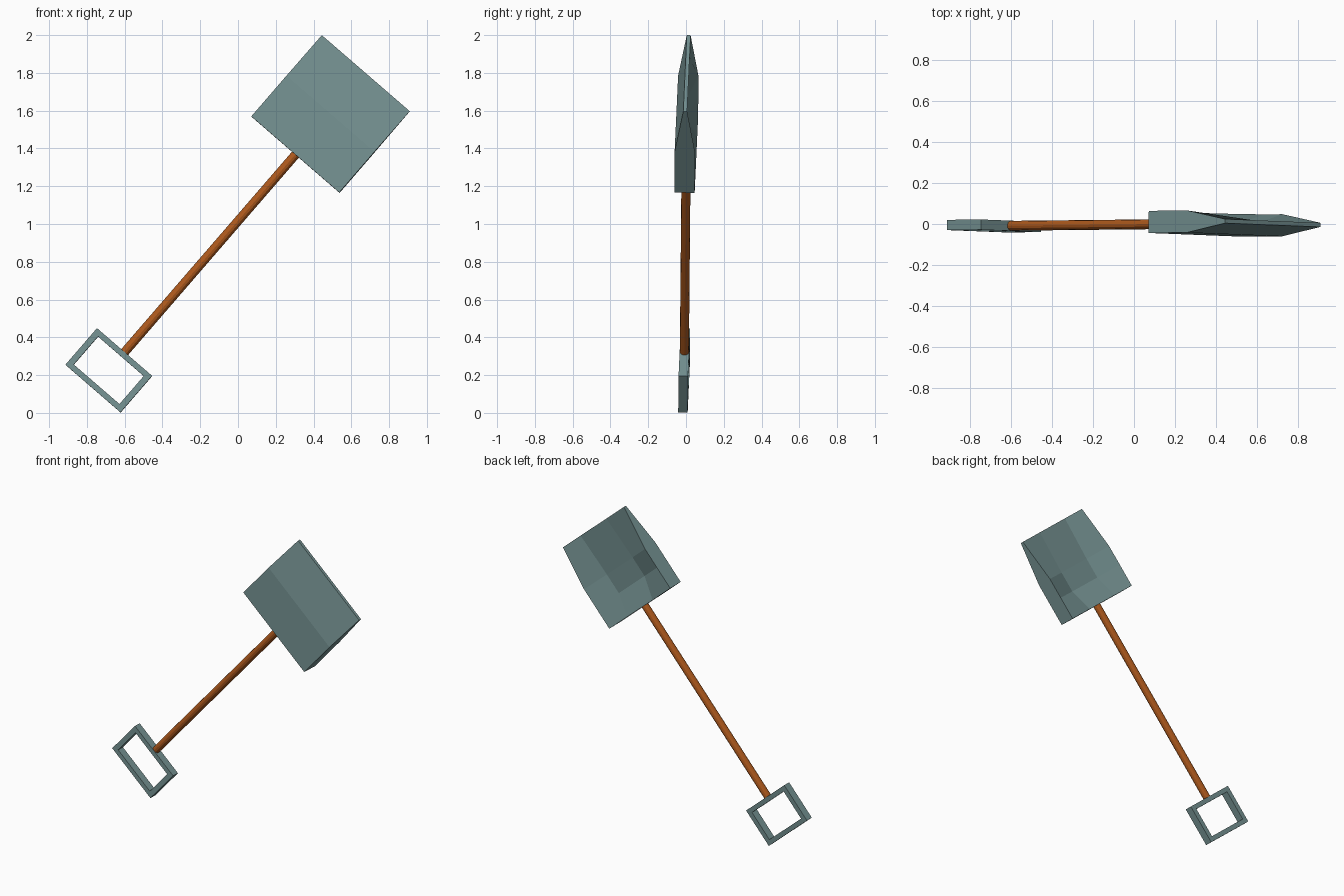
import bpy, bmesh
from mathutils import Matrix, Vector

if "Cube" in bpy.data.objects:
    bpy.data.objects.remove(bpy.data.objects["Cube"])

# Tool frame: x across the blade, y towards the back, z along the shaft
along = Vector((0.654, 0.007, 0.756)).normalized()
across = Vector((0.756, -0.03, -0.654))
across = (across - along * across.dot(along)).normalized()
back = along.cross(across)
FRAME = Matrix((across, back, along)).transposed().to_4x4()
FRAME.translation = (0.304, 0.001, 1.367)


def material(name, color):
    m = bpy.data.materials.new(name)
    m.diffuse_color = color
    m.use_nodes = True
    m.node_tree.nodes["Principled BSDF"].inputs["Base Color"].default_value = m.diffuse_color
    return m


def add_object(name, bm, mat):
    bmesh.ops.recalc_face_normals(bm, faces=bm.faces)
    mesh = bpy.data.meshes.new(name)
    bm.to_mesh(mesh)
    bm.free()
    mesh.materials.append(mat)
    ob = bpy.data.objects.new(name, mesh)
    ob.matrix_world = FRAME
    bpy.context.collection.objects.link(ob)
    return ob


metal = material("metal", (0.18, 0.29, 0.29, 1))
wood = material("wood", (0.42, 0.10, 0.012, 1))

# Blade: wedge with a scooped back
W, L, T, TIP = 0.308, 0.57, 0.054, 0.01
bm = bmesh.new()
columns = (-W, -0.13, 0.13, W)
rows = ((0, T, T), (0.15, T, 0), (L / 2, T, 0), (L, TIP, TIP))  # z, rim, floor
grid = [[bm.verts.new((x, rim if abs(x) == W else floor, z)) for x in columns]
        for z, rim, floor in rows]
front = [[bm.verts.new((x, -t, z)) for x in (-W, W)]
         for z, t in ((0, T), (L / 2, T), (L, TIP))]
for r in range(3):
    for c in range(3):
        bm.faces.new((grid[r][c], grid[r][c + 1], grid[r + 1][c + 1], grid[r + 1][c]))
for r in range(2):
    bm.faces.new((front[r][0], front[r][1], front[r + 1][1], front[r + 1][0]))
for g, f in ((0, 0), (3, 1)):
    bm.faces.new([row[g] for row in grid] + [row[f] for row in reversed(front)])
for r, f in ((0, 0), (3, 2)):
    bm.faces.new(grid[r] + front[f][::-1])
add_object("blade", bm, metal)

# Shaft
bm = bmesh.new()
bottom, top = -1.39, 0.02
bmesh.ops.create_cone(bm, cap_ends=True, segments=12, radius1=0.024, radius2=0.024,
                      depth=top - bottom,
                      matrix=Matrix.Translation((0, 0, (top + bottom) / 2)))
add_object("shaft", bm, wood)

# Grip: open rectangular frame
bm = bmesh.new()
corners = ((-1, -1), (1, -1), (1, 1), (-1, 1))
rings = [[bm.verts.new((sx * w, y, -1.51 + sz * h)) for sx, sz in corners]
         for w, h, y in ((0.193, 0.128, -0.025), (0.193, 0.128, 0.025),
                         (0.16, 0.098, 0.025), (0.16, 0.098, -0.025))]
for i in range(4):
    a, b = rings[i], rings[(i + 1) % 4]
    for k in range(4):
        n = (k + 1) % 4
        bm.faces.new((a[k], a[n], b[n], b[k]))
add_object("grip", bm, metal)
